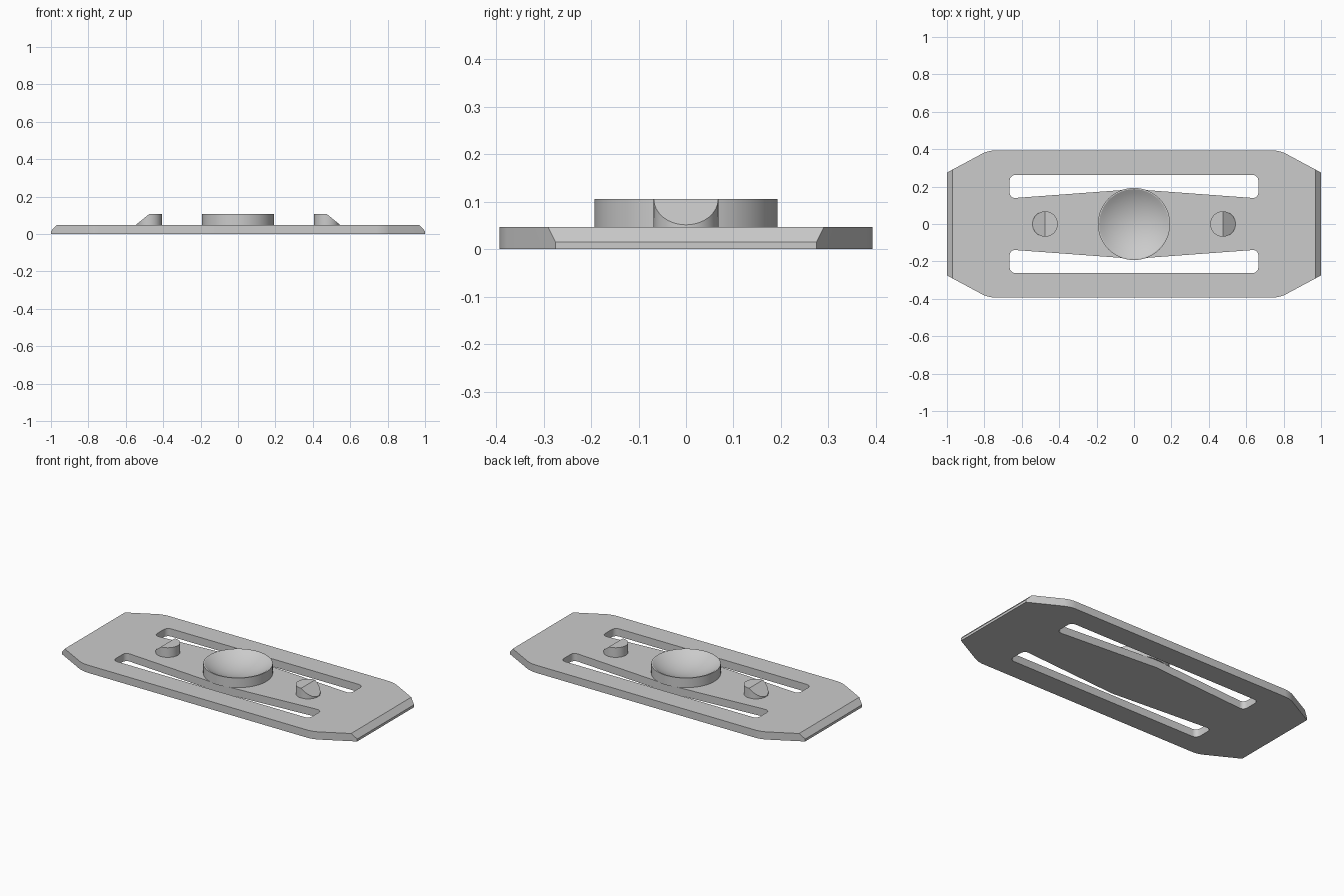
import bpy, bmesh, math
from mathutils import Vector

if "Cube" in bpy.data.objects:
    bpy.data.objects.remove(bpy.data.objects["Cube"])

TOP = 0.047      # plate thickness
HIGH = 0.106     # top of the raised parts


def finish(bm, name):
    bmesh.ops.recalc_face_normals(bm, faces=bm.faces)
    mesh = bpy.data.meshes.new(name)
    bm.to_mesh(mesh)
    bm.free()
    obj = bpy.data.objects.new(name, mesh)
    bpy.context.collection.objects.link(obj)
    return obj


def prism(points, z0, z1):
    bm = bmesh.new()
    face = bm.faces.new([bm.verts.new((x, y, z0)) for x, y in points])
    ext = bmesh.ops.extrude_face_region(bm, geom=[face], use_keep_orig=True)
    verts = [g for g in ext["geom"] if isinstance(g, bmesh.types.BMVert)]
    bmesh.ops.translate(bm, verts=verts, vec=(0, 0, z1 - z0))
    bmesh.ops.recalc_face_normals(bm, faces=bm.faces)
    return bm


def round_corners(bm, test, offset):
    edges = [e for e in bm.edges
             if abs(e.verts[0].co.z - e.verts[1].co.z) > 0.01 and test(e.verts[0].co)]
    bmesh.ops.bevel(bm, geom=edges, offset=offset, offset_type='OFFSET',
                    segments=5, profile=0.5, affect='EDGES')


def slice_off(bm, point, normal):
    geom = bm.verts[:] + bm.edges[:] + bm.faces[:]
    bmesh.ops.bisect_plane(bm, geom=geom, dist=1e-6, plane_co=point,
                           plane_no=Vector(normal).normalized(), clear_outer=True)
    bmesh.ops.holes_fill(bm, edges=[e for e in bm.edges if e.is_boundary], sides=0)


def smooth(obj):
    bpy.ops.object.select_all(action='DESELECT')
    obj.select_set(True)
    bpy.context.view_layer.objects.active = obj
    bpy.ops.object.shade_smooth_by_angle(angle=math.radians(25))


# Base plate with softened shoulders and chamfered ends
outline = [(1, -0.275), (1, 0.275), (0.78, 0.393), (-0.78, 0.393),
           (-1, 0.275), (-1, -0.275), (-0.78, -0.393), (0.78, -0.393)]
bm = prism(outline, 0, TOP)
round_corners(bm, lambda c: abs(c.x) < 0.9, 0.035)
for s in (1, -1):
    slice_off(bm, (s * 0.97, 0, TOP), (s * 0.032, 0, 0.03))
plate = finish(bm, "base_plate")

# Two tapered slots cut through the plate
for s in (1, -1):
    slot = [(-0.665, 0.262), (-0.665, 0.137), (0, 0.186), (0.665, 0.137), (0.665, 0.262)]
    bm = prism([(x, s * y) for x, y in slot], -0.1, 0.2)
    round_corners(bm, lambda c: abs(c.x) > 0.1, 0.03)
    cutter = finish(bm, "slot_cutter")
    cutter.hide_render = True
    mod = plate.modifiers.new("slot", 'BOOLEAN')
    mod.operation = 'DIFFERENCE'
    mod.solver = 'EXACT'
    mod.object = cutter
    bpy.context.view_layer.objects.active = plate
    bpy.ops.object.modifier_apply(modifier=mod.name)
    bpy.data.objects.remove(cutter)
smooth(plate)

# Round central boss with a spherical dish
R, RIM, DEPTH = 0.193, 0.186, 0.058
ball = (RIM ** 2 + DEPTH ** 2) / (2 * DEPTH)
arc = math.asin(RIM / ball)
profile = [(0, TOP), (R, TOP), (R, HIGH)]
for i in range(9):
    a = arc * (1 - i / 8)
    profile.append((ball * math.sin(a), HIGH - DEPTH + ball * (1 - math.cos(a))))
bm = bmesh.new()
pts = [bm.verts.new((r, 0, z)) for r, z in profile]
edges = [bm.edges.new(p) for p in zip(pts, pts[1:])]
bmesh.ops.spin(bm, geom=pts + edges, cent=(0, 0, 0), axis=(0, 0, 1),
               angle=math.tau, steps=64, use_merge=True)
bmesh.ops.remove_doubles(bm, verts=bm.verts, dist=1e-5)
smooth(finish(bm, "dished_boss"))

# Pegs with an outward sloping half
for side, s in (("right", 1), ("left", -1)):
    ring = [(s * 0.475 + 0.068 * math.cos(math.tau * i / 32),
             0.068 * math.sin(math.tau * i / 32)) for i in range(32)]
    bm = prism(ring, TOP, HIGH)
    slice_off(bm, (s * 0.475, 0, HIGH), (s * 0.054, 0, 0.067))
    smooth(finish(bm, side + "_peg"))
